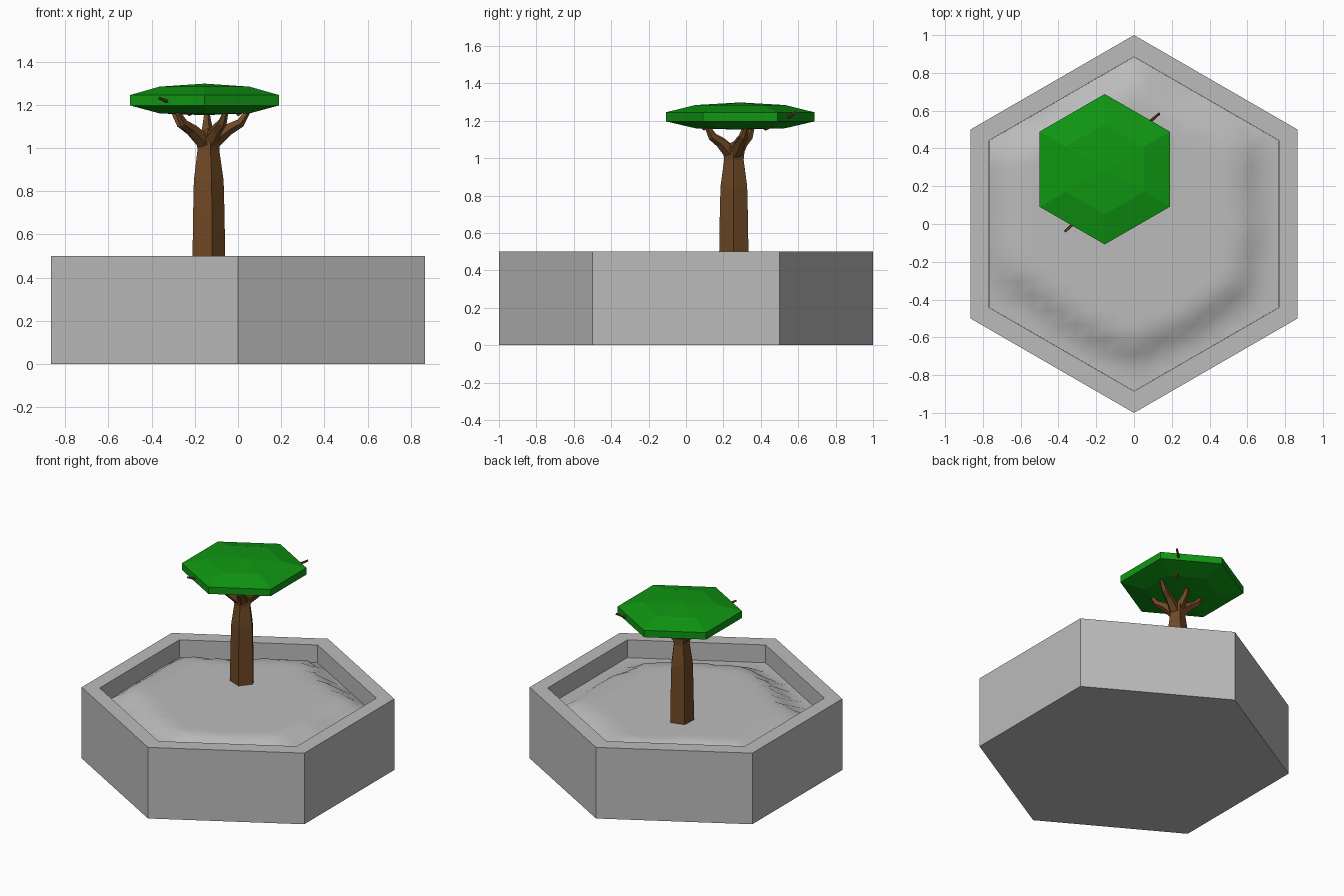
import bpy, bmesh, math, random
from mathutils import Vector, noise

if "Cube" in bpy.data.objects:
    bpy.data.objects.remove(bpy.data.objects["Cube"])

random.seed(4)


def material(name, rgb):
    m = bpy.data.materials.new(name)
    m.diffuse_color = (*rgb, 1)
    m.use_nodes = True
    m.node_tree.nodes["Principled BSDF"].inputs["Base Color"].default_value = m.diffuse_color
    return m


STONE = material("grey stone", (0.50, 0.50, 0.50))
BARK = material("brown bark", (0.16, 0.065, 0.018))
LEAF = material("green leaf", (0.005, 0.31, 0.006))


def finish(name, bm, mat):
    bmesh.ops.recalc_face_normals(bm, faces=bm.faces)
    me = bpy.data.meshes.new(name)
    bm.to_mesh(me)
    bm.free()
    me.materials.append(mat)
    ob = bpy.data.objects.new(name, me)
    bpy.context.collection.objects.link(ob)
    return ob


def ring(bm, centre, r, n, turn=0.0, axis=None):
    """Regular polygon of vertices, flat or square to an axis."""
    q = Vector((0, 0, 1)).rotation_difference(axis) if axis else None
    out = []
    for i in range(n):
        a = turn + math.tau * i / n
        v = Vector((r * math.cos(a), r * math.sin(a), 0))
        out.append(bm.verts.new(Vector(centre) + (q @ v if q else v)))
    return out


def skin(bm, rings):
    for a, b in zip(rings, rings[1:]):
        n = len(a)
        for i in range(n):
            j = (i + 1) % n
            bm.faces.new((a[i], a[j], b[j], b[i]))


def fan(bm, loop, tip):
    t = bm.verts.new(tip)
    for i in range(len(loop)):
        bm.faces.new((loop[i], loop[(i + 1) % len(loop)], t))


# Hexagonal planter with a sunken inside
bm = bmesh.new()
rings = [ring(bm, (0, 0, z), r, 6, math.pi / 2)
         for r, z in ((1, 0), (1, 0.5), (0.885, 0.5), (0.885, 0.36))]
skin(bm, rings)
bm.faces.new(rings[0])
bm.faces.new(rings[-1])
finish("planter", bm, STONE)

# Ground: a low plateau that falls unevenly to the planter walls
NORMALS = [Vector((math.cos(math.radians(a)), math.sin(math.radians(a)))) for a in range(0, 360, 60)]
START = (0.55, 0.62, 0.62, 0.64, 0.55, 0.55)   # where each side starts to fall


def ground_height(x, y):
    wobble = 0.06 * noise.noise(Vector((x * 4, y * 4, 1.7)))
    t = max((n.dot(Vector((x, y))) - s) / 0.13 for n, s in zip(NORMALS, START)) + wobble * 5
    t = min(max(t, 0), 1)
    return 0.45 - 0.075 * t * t * (3 - 2 * t)


bm = bmesh.new()
bmesh.ops.create_grid(bm, x_segments=24, y_segments=24, size=0.92)
for n in NORMALS:
    bmesh.ops.bisect_plane(bm, geom=bm.verts[:] + bm.edges[:] + bm.faces[:],
                           plane_co=(n * 0.766).to_3d(), plane_no=n.to_3d(), clear_outer=True)
for v in bm.verts:
    v.co.z = ground_height(v.co.x, v.co.y)
for f in bm.faces:
    f.smooth = True
finish("ground", bm, STONE)

# Five-sided trunk, narrowing to a neck
CX, CY = -0.1415, 0.257
bm = bmesh.new()
rings = [ring(bm, (CX, CY, z), r, 5, math.radians(-75))
         for z, r in ((0.42, 0.083), (0.55, 0.0815), (0.70, 0.079), (0.85, 0.075),
                      (0.99, 0.055), (1.06, 0.062))]
skin(bm, rings)
bm.faces.new(rings[0])
fan(bm, rings[-1], (CX, CY, 1.09))
finish("trunk", bm, BARK)


# Branches: tapering five-sided limbs that curve upward
def limb(name, points, radii):
    bm = bmesh.new()
    pts = [Vector(p) for p in points]
    loops = []
    for i, (p, r) in enumerate(zip(pts, radii)):
        d = (pts[min(i + 1, len(pts) - 1)] - pts[max(i - 1, 0)]).normalized()
        loops.append(ring(bm, p, r, 5, 0, d))
    skin(bm, loops)
    bm.faces.new(loops[0])
    bm.faces.new(loops[-1])
    finish(name, bm, BARK)


for k, (deg, reach) in enumerate(((20, 0.20), (92, 0.10), (160, 0.17), (225, 0.20), (300, 0.17))):
    dx, dy = math.cos(math.radians(deg)), math.sin(math.radians(deg))
    limb(f"branch_{k + 1}",
         [(CX + dx * o, CY + dy * o, z) for o, z in
          ((0, 1.01), (reach * 0.5, 1.085), (reach * 0.8, 1.115), (reach, 1.17))],
         (0.042, 0.028, 0.022, 0.012))

# Two thin twigs poking out of the crown
limb("front_twig", [(-0.22, 0.10, 1.16), (-0.28, 0.04, 1.195), (-0.365, -0.04, 1.232)], (0.014, 0.010, 0.007))
limb("back_twig", [(0.0, 0.42, 1.16), (0.07, 0.53, 1.21), (0.135, 0.585, 1.245)], (0.014, 0.010, 0.007))

# Flat hexagonal crown
bm = bmesh.new()
KX, KY = -0.155, 0.29
rings = [ring(bm, (KX, KY, z), r, 6, math.pi / 2)
         for z, r in ((1.16, 0.24), (1.197, 0.398), (1.245, 0.398), (1.284, 0.24))]
skin(bm, rings)
fan(bm, rings[0], (KX, KY, 1.152))
fan(bm, rings[-1], (KX, KY, 1.298))
finish("crown", bm, LEAF)
